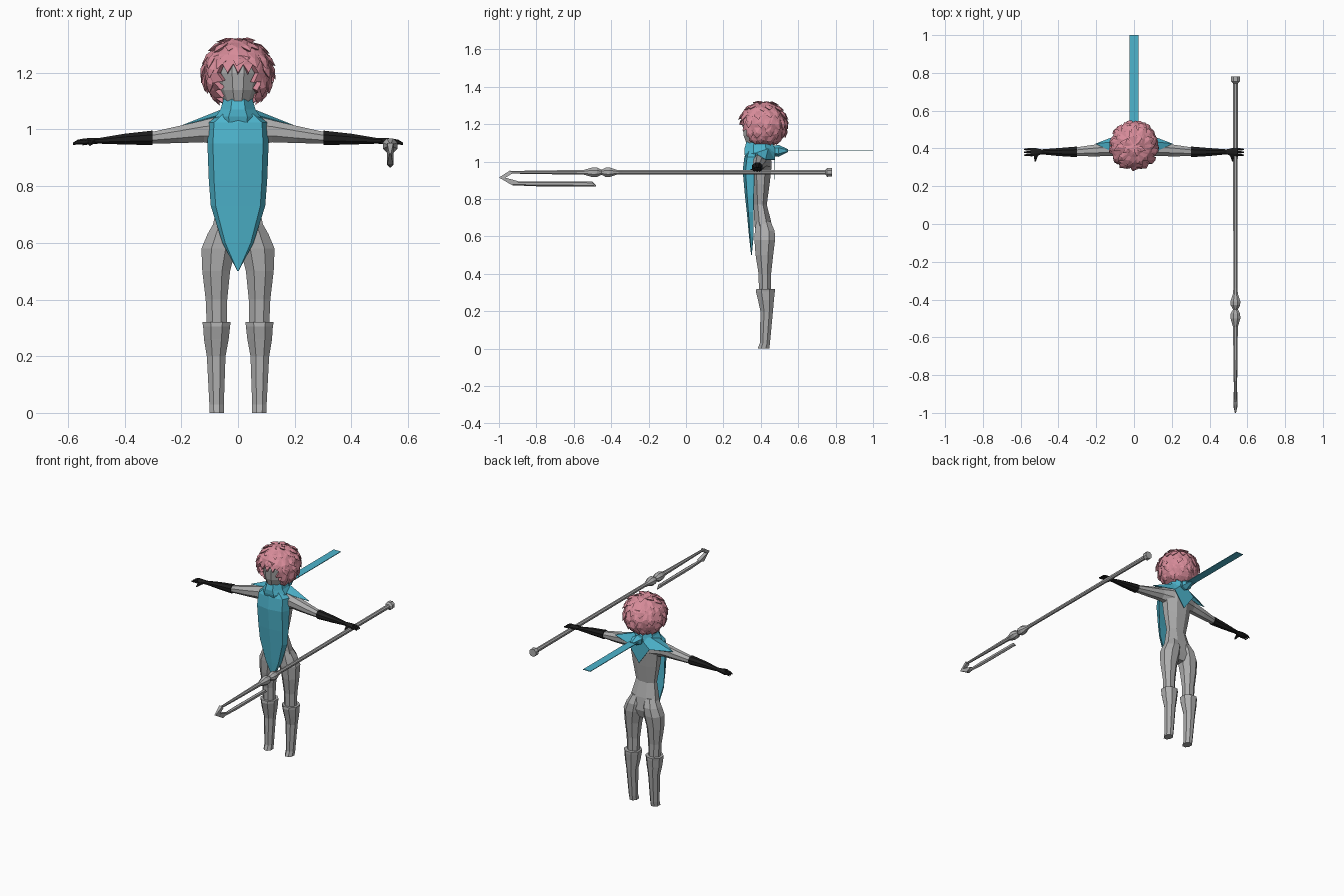
import bpy, bmesh, math, random
from mathutils import Vector

random.seed(4)


def material(name, rgb):
    m = bpy.data.materials.new(name)
    m.diffuse_color = (*rgb, 1)
    return m


GREY = material("grey", (0.42, 0.42, 0.42))
TEAL = material("teal", (0.075, 0.46, 0.61))
PINK = material("pink", (0.68, 0.26, 0.32))
BLACK = material("black", (0.012, 0.012, 0.012))


def build(name, verts, faces, mat, mirror=False, thick=0):
    me = bpy.data.meshes.new(name)
    me.from_pydata([tuple(v) for v in verts], [], faces)
    bm = bmesh.new()
    bm.from_mesh(me)
    bmesh.ops.recalc_face_normals(bm, faces=bm.faces)
    bm.to_mesh(me)
    bm.free()
    me.materials.append(mat)
    ob = bpy.data.objects.new(name, me)
    bpy.context.collection.objects.link(ob)
    if thick:
        s = ob.modifiers.new("thickness", 'SOLIDIFY')
        s.thickness = thick
        s.offset = -1
    if mirror:
        ob.modifiers.new("mirror", 'MIRROR').use_clip = False
    return ob


def loft(name, axis, rings, n, mat, mirror=False):
    """Rings are (position, u_min, u_max, v_min, v_max) along an axis."""
    verts, faces = [], []
    for t, u0, u1, v0, v1 in rings:
        for i in range(n):
            a = 2 * math.pi * (i + 0.5) / n
            u = (u0 + u1) / 2 + (u1 - u0) / 2 * math.cos(a) / math.cos(math.pi / n)
            v = (v0 + v1) / 2 + (v1 - v0) / 2 * math.sin(a) / math.cos(math.pi / n)
            verts.append({'x': (t, u, v), 'y': (u, t, v), 'z': (u, v, t)}[axis])
    for r in range(len(rings) - 1):
        for i in range(n):
            j = (i + 1) % n
            faces.append((r * n + i, r * n + j, r * n + n + j, r * n + n + i))
    faces.append(tuple(range(n)))
    faces.append(tuple(range(len(verts) - n, len(verts))))
    return build(name, verts, faces, mat, mirror)


# Body, legs and boots
loft("torso", 'z', [
    (0.55, -0.03, 0.03, 0.39, 0.45), (0.60, -0.10, 0.10, 0.372, 0.465),
    (0.68, -0.085, 0.085, 0.365, 0.455), (0.77, -0.064, 0.064, 0.363, 0.432),
    (0.88, -0.083, 0.083, 0.35, 0.447), (0.97, -0.095, 0.095, 0.345, 0.457),
    (1.03, -0.08, 0.08, 0.355, 0.455), (1.06, -0.04, 0.04, 0.37, 0.45),
    (1.13, -0.035, 0.035, 0.37, 0.44)], 8, GREY)
loft("thigh", 'z', [
    (0.30, 0.04, 0.11, 0.39, 0.455), (0.40, 0.038, 0.114, 0.388, 0.455),
    (0.50, 0.028, 0.126, 0.372, 0.466), (0.58, 0.008, 0.129, 0.366, 0.476),
    (0.63, 0.004, 0.108, 0.368, 0.474), (0.68, 0.01, 0.08, 0.375, 0.452)],
    8, GREY, True)
loft("boot", 'z', [
    (0.0, 0.05, 0.10, 0.383, 0.445), (0.03, 0.05, 0.101, 0.395, 0.449),
    (0.20, 0.044, 0.110, 0.398, 0.465), (0.26, 0.033, 0.120, 0.385, 0.47),
    (0.305, 0.028, 0.123, 0.374, 0.475), (0.32, 0.026, 0.126, 0.376, 0.475)],
    8, GREY, True)

# Arms, gloves and hands
loft("arm", 'x', [
    (0.05, 0.36, 0.45, 0.94, 1.05), (0.12, 0.36, 0.43, 0.955, 1.033),
    (0.21, 0.358, 0.42, 0.952, 1.012), (0.31, 0.36, 0.405, 0.95, 0.99)],
    8, GREY, True)
loft("glove", 'x', [
    (0.302, 0.354, 0.41, 0.945, 0.996), (0.40, 0.36, 0.402, 0.947, 0.985),
    (0.49, 0.369, 0.395, 0.950, 0.970), (0.52, 0.36, 0.402, 0.948, 0.970),
    (0.548, 0.358, 0.403, 0.944, 0.968)], 8, BLACK, True)
for k, y in enumerate((0.359, 0.374, 0.389)):
    loft("finger_%d" % (k + 1), 'x', [
        (0.54, y, y + 0.013, 0.947, 0.967), (0.565, y, y + 0.012, 0.949, 0.963),
        (0.583, y + 0.003, y + 0.009, 0.945, 0.953)], 6, BLACK, True)
loft("thumb", 'y', [
    (0.37, 0.502, 0.528, 0.948, 0.966), (0.35, 0.513, 0.529, 0.945, 0.96),
    (0.33, 0.519, 0.526, 0.942, 0.95)], 6, BLACK, True)

# Tabard: (z, half width, centre y, edge y)
rows = [(1.055, 0.065, 0.325, 0.37), (1.025, 0.103, 0.312, 0.37), (0.95, 0.108, 0.303, 0.365),
        (0.82, 0.103, 0.315, 0.362), (0.73, 0.096, 0.325, 0.36),
        (0.60, 0.055, 0.337, 0.36), (0.50, 0.002, 0.348, 0.35)]
cols = (-1, -0.82, 0, 0.82, 1)
verts = [(c * w, yc + (ye - yc) * (0, 0.25, 1)[(0, 0.82, 1).index(abs(c))], z)
         for z, w, yc, ye in rows for c in cols]
faces = [(r * 5 + c, r * 5 + c + 1, r * 5 + c + 6, r * 5 + c + 5)
         for r in range(len(rows) - 1) for c in range(4)]
build("tabard", verts, faces, TEAL, thick=0.004)

# Scarf collar, pointed shoulder cape, knot and tail
loft("scarf_collar", 'z', [
    (1.02, -0.075, 0.075, 0.318, 0.45), (1.045, -0.08, 0.08, 0.312, 0.475),
    (1.07, -0.062, 0.062, 0.312, 0.475), (1.11, -0.05, 0.05, 0.325, 0.46)], 8, TEAL)
build("shoulder_cape", [
    (0, 0.475, 1.075), (0.06, 0.44, 1.07), (0.07, 0.375, 1.05), (0.205, 0.425, 1.012),
    (0.075, 0.475, 1.01), (0, 0.475, 0.905), (0.12, 0.385, 1.036)],
    [(1, 2, 6), (1, 6, 3), (1, 3, 4), (0, 1, 4), (0, 4, 5)], TEAL, True, 0.003)
loft("scarf_knot", 'y', [
    (0.46, -0.02, 0.02, 1.035, 1.08), (0.495, -0.032, 0.032, 1.03, 1.085),
    (0.545, -0.012, 0.012, 1.052, 1.066)], 6, TEAL)
loft("scarf_tail", 'y', [
    (0.49, -0.025, 0.025, 1.056, 1.060), (1.0, -0.025, 0.025, 1.056, 1.060)], 4, TEAL)

# Head
loft("head", 'z', [
    (1.075, -0.03, 0.03, 0.345, 0.43), (1.10, -0.05, 0.05, 0.322, 0.46),
    (1.14, -0.068, 0.068, 0.308, 0.49), (1.20, -0.078, 0.078, 0.302, 0.51),
    (1.25, -0.075, 0.075, 0.312, 0.505), (1.29, -0.05, 0.05, 0.35, 0.47)], 12, GREY)

# Hair: faceted shell open at the face, covered with overlapping tufts
CENTRE = Vector((0, 0.413, 1.2))


def on_head(az, el, r):
    return CENTRE + Vector((0.125 * math.sin(az) * math.cos(el),
                            -0.129 * math.cos(az) * math.cos(el),
                            0.123 * math.sin(el))) * r


def over_face(p):
    return abs(p.x) < 0.07 and p.y < 0.39 and p.z < 1.215


bm = bmesh.new()
bmesh.ops.create_icosphere(bm, subdivisions=3, radius=1)
for v in bm.verts:
    d = v.co.copy()
    r = random.uniform(0.95, 1.03)
    v.co = CENTRE + Vector((d.x * 0.125, d.y * 0.129, d.z * 0.123)) * r
bm.verts.index_update()
shell_v = [v.co.copy() for v in bm.verts]
shell_f = [tuple(v.index for v in f.verts) for f in bm.faces
           if not over_face(f.calc_center_median())
           and f.calc_center_median().z > 1.09]
bm.free()
build("hair_shell", shell_v, shell_f, PINK, thick=0.02)

verts, faces = [], []
for ring, (deg, count) in enumerate([(72, 6), (48, 11), (25, 14), (3, 16), (-20, 14), (-43, 11)]):
    for i in range(count):
        az = 2 * math.pi * (i + 0.5 * (ring % 2)) / count + random.uniform(-0.1, 0.1)
        el = math.radians(deg + random.uniform(-5, 5))
        w = 2.6 / count * random.uniform(0.85, 1.15)
        h = random.uniform(0.22, 0.30)
        twist = random.uniform(-0.6, 0.6) * w
        lift = random.uniform(1.03, 1.08)
        tip = on_head(az + twist, el - h, lift + 0.02)
        if over_face(tip) or over_face(on_head(az, el, 1)):
            continue
        b = len(verts)
        verts += [on_head(az - 0.7 * w, el + h, 0.97), on_head(az + 0.7 * w, el + h, 0.97),
                  on_head(az + w, el - 0.05, lift - 0.03), tip,
                  on_head(az - w, el - 0.05, lift - 0.03), on_head(az, el, lift),
                  on_head(az, el - 0.1, 0.88)]
        loop = [0, 1, 2, 3, 4]
        for k in range(5):
            p, q = b + loop[k], b + loop[(k + 1) % 5]
            faces += [(p, q, b + 5), (q, p, b + 6)]
build("hair_tufts", verts, faces, PINK)

# Spear: shaft with pommel, bulbs and upper tine as one turned profile
SX, SZ = 0.537, 0.943
profile = [(0.78, 0.023), (0.755, 0.024), (0.745, 0.013), (0.2, 0.012), (-0.34, 0.011),
           (-0.37, 0.013), (-0.41, 0.026), (-0.43, 0.025), (-0.452, 0.013), (-0.475, 0.025),
           (-0.50, 0.026), (-0.545, 0.013), (-0.75, 0.010), (-0.94, 0.007)]
loft("spear_shaft", 'y', [(y, SX - r, SX + r, SZ - r, SZ + r) for y, r in profile], 8, GREY)
loft("spear_lower_tine", 'y', [
    (-0.48, SX - 0.003, SX + 0.003, 0.866, 0.871), (-0.50, SX - 0.009, SX + 0.009, 0.868, 0.892),
    (-0.80, SX - 0.010, SX + 0.010, 0.870, 0.893), (-0.93, SX - 0.006, SX + 0.006, 0.875, 0.891)],
    6, GREY)

# Spear hook: flat outline given width along x
hook = [(-0.94, 0.953), (-1.0, 0.915), (-0.93, 0.874), (-0.89, 0.893),
        (-0.965, 0.914), (-0.93, 0.936)]
verts = [(SX + s * (0.011 if i not in (1,) else 0.003), y, z)
         for s in (-1, 1) for i, (y, z) in enumerate(hook)]
faces = [(i, (i + 1) % 6, (i + 1) % 6 + 6, i + 6) for i in range(6)]
for o in (0, 6):
    faces += [(o, o + 1, o + 4, o + 5), (o + 1, o + 2, o + 3, o + 4)]
build("spear_hook", verts, faces, GREY)
